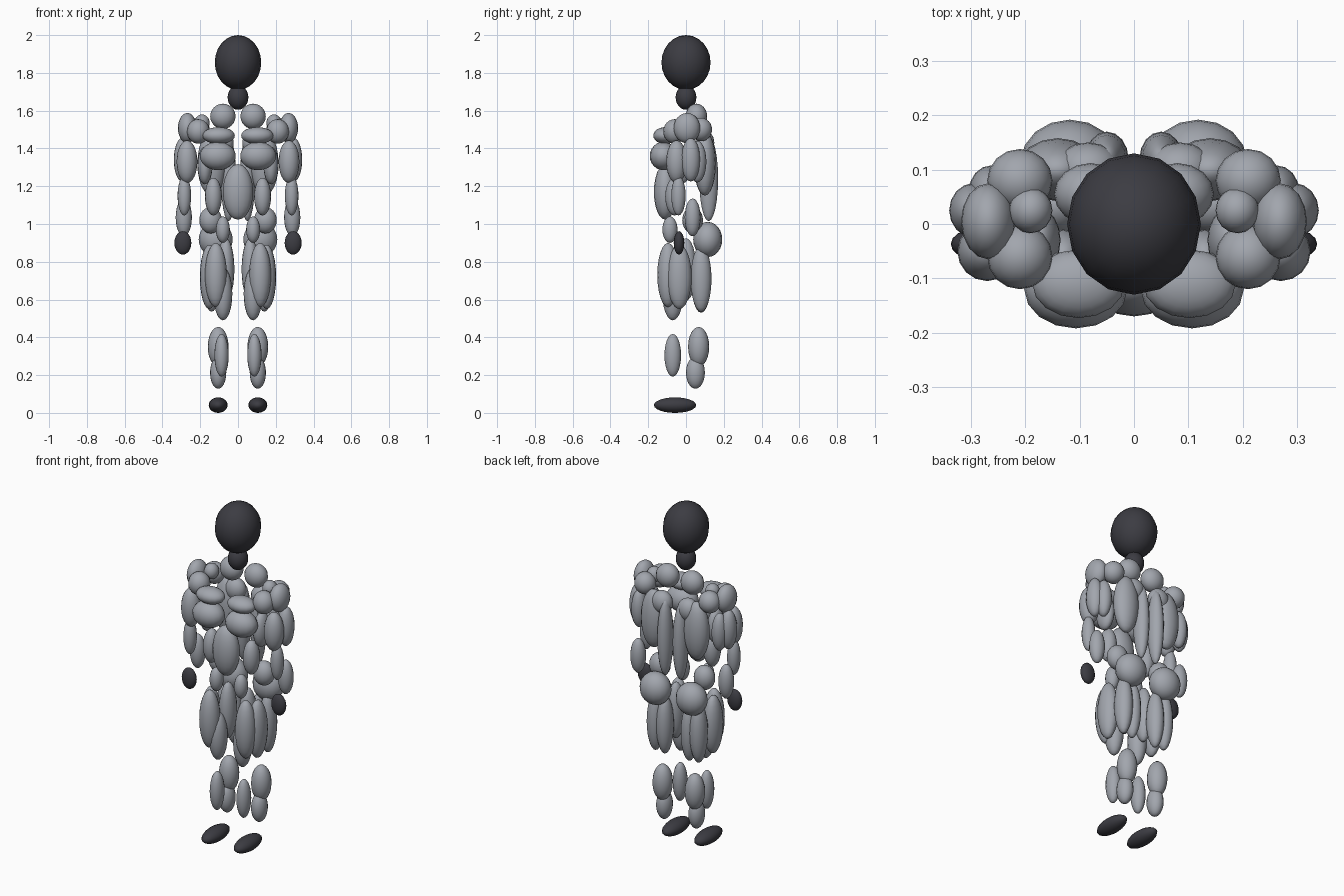
import bpy


def material(name, color):
    m = bpy.data.materials.new(name)
    m.diffuse_color = color
    return m


GREY = material("muscle_grey", (0.36, 0.38, 0.42, 1))
DARK = material("dark_grey", (0.045, 0.045, 0.055, 1))


def ellipsoid(name, center, radii, mat=GREY):
    bpy.ops.mesh.primitive_uv_sphere_add(segments=16, ring_count=12, radius=1, location=center)
    ob = bpy.context.object
    ob.name = name
    ob.scale = radii
    bpy.ops.object.transform_apply(location=False, rotation=False, scale=True)
    bpy.ops.object.shade_smooth()
    ob.data.materials.append(mat)


def pair(name, center, radii, mat=GREY):
    x, y, z = center
    ellipsoid(name + "_left", (x, y, z), radii, mat)
    ellipsoid(name + "_right", (-x, y, z), radii, mat)


# Head, neck and belly on the centre line
ellipsoid("head", (0, 0, 1.855), (0.123, 0.13, 0.145), DARK)
ellipsoid("neck", (0, 0, 1.67), (0.055, 0.055, 0.065), DARK)
ellipsoid("abdomen", (0, -0.11, 1.17), (0.08, 0.06, 0.147))

# Chest and waist
pair("upper_chest", (0.102, -0.11, 1.468), (0.085, 0.063, 0.045))
pair("lower_chest", (0.107, -0.12, 1.36), (0.095, 0.072, 0.075))
pair("side_rib_muscle", (0.175, -0.03, 1.31), (0.04, 0.06, 0.1))
pair("waist_side", (0.13, -0.06, 1.145), (0.045, 0.05, 0.1))

# Back
pair("upper_trapezius", (0.08, 0.055, 1.57), (0.067, 0.057, 0.067))
pair("middle_trapezius", (0.085, 0.1, 1.43), (0.062, 0.05, 0.065))
pair("broad_back", (0.14, 0.1, 1.32), (0.075, 0.058, 0.17))
pair("spine_muscle", (0.05, 0.12, 1.24), (0.04, 0.05, 0.225))

# Shoulders
pair("front_shoulder", (0.21, -0.06, 1.49), (0.06, 0.06, 0.065))
pair("side_shoulder", (0.268, 0.005, 1.508), (0.05, 0.07, 0.08))
pair("rear_shoulder", (0.21, 0.08, 1.5), (0.06, 0.058, 0.062))
pair("shoulder_top", (0.19, 0.025, 1.535), (0.04, 0.042, 0.045))

# Arms
pair("biceps", (0.27, -0.05, 1.33), (0.055, 0.055, 0.113))
pair("outer_triceps", (0.295, 0.025, 1.34), (0.045, 0.05, 0.115))
pair("inner_triceps", (0.262, 0.06, 1.33), (0.042, 0.048, 0.11))
pair("inner_forearm", (0.284, -0.04, 1.15), (0.036, 0.038, 0.105))
pair("outer_forearm", (0.287, 0.035, 1.035), (0.043, 0.042, 0.1))
pair("hand", (0.292, -0.037, 0.9), (0.045, 0.028, 0.062), DARK)

# Hips
pair("hip_side", (0.145, 0.035, 1.02), (0.06, 0.055, 0.07))
pair("buttock", (0.118, 0.115, 0.918), (0.09, 0.077, 0.093))
pair("hip_front", (0.08, -0.085, 0.97), (0.037, 0.04, 0.07))

# Thighs
pair("front_thigh", (0.117, -0.095, 0.73), (0.058, 0.057, 0.17))
pair("outer_thigh", (0.152, -0.035, 0.72), (0.05, 0.065, 0.17))
pair("inner_knee_thigh", (0.08, -0.07, 0.63), (0.05, 0.055, 0.14))
pair("inner_thigh", (0.065, 0.0, 0.76), (0.046, 0.055, 0.165))
pair("outer_hamstring", (0.14, 0.08, 0.71), (0.047, 0.055, 0.175))
pair("inner_hamstring", (0.08, 0.08, 0.7), (0.045, 0.053, 0.17))

# Lower legs and feet
pair("shin_muscle", (0.087, -0.07, 0.305), (0.038, 0.044, 0.113))
pair("calf", (0.105, 0.067, 0.35), (0.055, 0.056, 0.105))
pair("lower_calf", (0.105, 0.05, 0.213), (0.043, 0.05, 0.085))
pair("foot", (0.105, -0.058, 0.041), (0.05, 0.112, 0.041), DARK)
